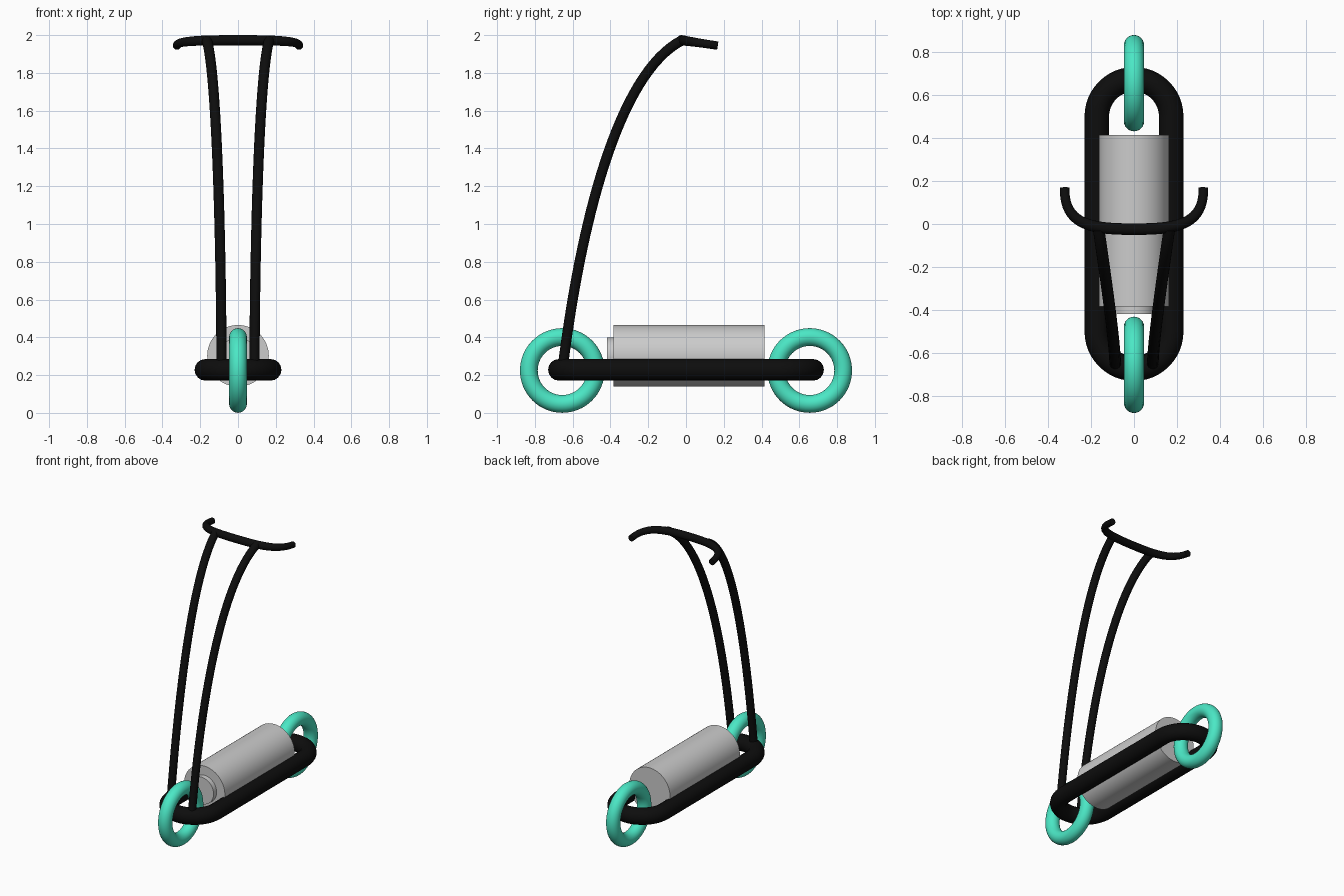
import bpy, math
from mathutils import Vector

if "Cube" in bpy.data.objects:
    bpy.data.objects.remove(bpy.data.objects["Cube"])


def material(name, rgb):
    m = bpy.data.materials.new(name)
    m.diffuse_color = (*rgb, 1)
    m.use_nodes = True
    m.node_tree.nodes["Principled BSDF"].inputs["Base Color"].default_value = m.diffuse_color
    return m


BLACK = material("black_rubber", (0.004, 0.004, 0.004))
TEAL = material("teal", (0.07, 0.8, 0.56))


def tube(name, pts, radius, cyclic=False, radii=None):
    """Round tube swept along a path, turned into a mesh."""
    cu = bpy.data.curves.new(name, 'CURVE')
    cu.dimensions = '3D'
    cu.bevel_depth = radius
    cu.bevel_resolution = 6
    cu.use_fill_caps = not cyclic
    sp = cu.splines.new('POLY')
    sp.points.add(len(pts) - 1)
    for i, p in enumerate(pts):
        sp.points[i].co = (*p, 1)
        sp.points[i].radius = radii[i] if radii else 1
    sp.use_cyclic_u = cyclic
    ob = bpy.data.objects.new(name, cu)
    bpy.context.collection.objects.link(ob)
    bpy.ops.object.select_all(action='DESELECT')
    ob.select_set(True)
    bpy.context.view_layer.objects.active = ob
    bpy.ops.object.convert(target='MESH')
    ob = bpy.context.object
    ob.name = name
    ob.data.materials.clear()
    ob.data.materials.append(BLACK)
    bpy.ops.object.shade_smooth_by_angle(angle=math.radians(40))


def bezier(p, n):
    """Points along a cubic curve."""
    p = [Vector(v) for v in p]
    out = []
    for i in range(n + 1):
        t = i / n
        s = 1 - t
        out.append(p[0]*s**3 + p[1]*3*s*s*t + p[2]*3*s*t*t + p[3]*t**3)
    return out


def cylinder(name, radius, y0, y1):
    bpy.ops.mesh.primitive_cylinder_add(
        vertices=64, radius=radius, depth=y1 - y0,
        location=(0, (y0 + y1) / 2, 0.302), rotation=(math.pi / 2, 0, 0))
    bpy.context.object.name = name
    bpy.ops.object.shade_smooth_by_angle(angle=math.radians(30))


# Wheels
for name, y in (("front_wheel", -0.655), ("rear_wheel", 0.655)):
    bpy.ops.mesh.primitive_torus_add(
        major_radius=0.177, minor_radius=0.047, major_segments=64,
        minor_segments=24, location=(0, y, 0.2245), rotation=(0, math.pi / 2, 0))
    ob = bpy.context.object
    ob.name = name
    ob.data.materials.append(TEAL)
    bpy.ops.object.shade_smooth_by_angle(angle=math.radians(60))

# Oval frame around the body
oval = []
for side in (1, -1):
    for i in range(25):
        a = math.pi * i / 24
        oval.append((side * 0.173 * math.cos(a),
                     side * (0.5 + 0.173 * math.sin(a)), 0.228))
tube("oval_frame", oval, 0.057, cyclic=True)

# Body cylinder with the smaller front cap
cylinder("body", 0.163, -0.383, 0.415)
cylinder("body_front_cap", 0.097, -0.418, -0.37)

# Curved steering posts
for name, s in (("left_post", -1), ("right_post", 1)):
    tube(name, bezier([(s * 0.087, -0.655, 0.22), (s * 0.09, -0.56, 1.0),
                       (s * 0.115, -0.36, 1.80), (s * 0.165, -0.02, 1.973)], 32),
         0.027)

# Handlebar, swept back and slightly down at the grips
half = bezier([(0, -0.024, 0), (0.2, -0.024, 0),
               (0.325, -0.005, 0), (0.323, 0.168, 0)], 20)
for p in half:
    p.z = 1.973 - 0.15 * (p.y + 0.024)
path = [Vector((-p.x, p.y, p.z)) for p in reversed(half[1:])] + half
radii = [1 - 0.18 * (abs(p.x) / 0.323) ** 4 for p in path]
tube("handlebar", path, 0.027, radii=radii)
